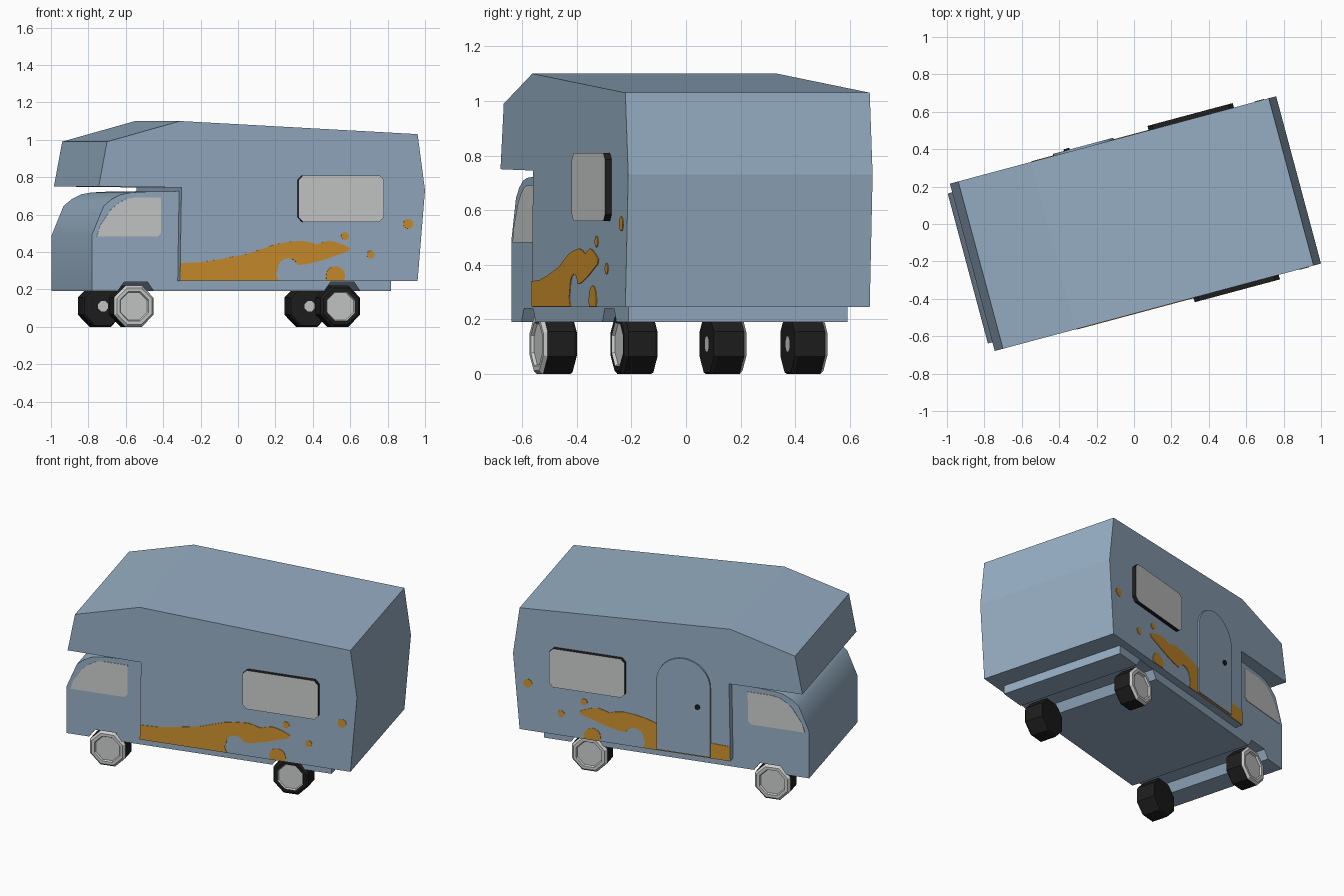
import bpy, bmesh, math
from mathutils import Matrix

if "Cube" in bpy.data.objects:
    bpy.data.objects.remove(bpy.data.objects["Cube"])

TURN = Matrix.Rotation(math.radians(15), 4, 'Z')   # whole van is turned on the ground


def material(name, rgb):
    m = bpy.data.materials.new(name)
    m.diffuse_color = (*rgb, 1)
    m.use_nodes = True
    m.node_tree.nodes["Principled BSDF"].inputs["Base Color"].default_value = m.diffuse_color
    return m


BLUE = material("body blue", (0.305, 0.425, 0.55))
ORANGE = material("stripe orange", (0.62, 0.285, 0.026))
GREY = material("light grey", (0.60, 0.62, 0.61))
BLACK = material("black", (0.013, 0.013, 0.013))


def finish(name, bm, mats, smooth=None):
    bmesh.ops.recalc_face_normals(bm, faces=bm.faces)
    me = bpy.data.meshes.new(name)
    bm.to_mesh(me)
    bm.free()
    for m in mats:
        me.materials.append(m)
    ob = bpy.data.objects.new(name, me)
    bpy.context.collection.objects.link(ob)
    ob.matrix_world = TURN
    if smooth:
        bpy.ops.object.select_all(action='DESELECT')
        ob.select_set(True)
        bpy.context.view_layer.objects.active = ob
        bpy.ops.object.shade_smooth_by_angle(angle=math.radians(smooth))
    return ob


def slab(name, outline, y0, y1, mat, cap=None, smooth=None):
    """Extrude a side outline (length, height) from y0 to y1; cap colours the y1 face."""
    bm = bmesh.new()
    a = [bm.verts.new((x, y0, z)) for x, z in outline]
    b = [bm.verts.new((x, y1, z)) for x, z in outline]
    bm.faces.new(a)
    bm.faces.new(b).material_index = 1 if cap else 0
    n = len(outline)
    for i in range(n):
        j = (i + 1) % n
        bm.faces.new((a[i], a[j], b[j], b[i]))
    return finish(name, bm, [mat, cap] if cap else [mat], smooth)


def arc(cx, cz, r, a0, a1, n):
    return [(cx + r * math.cos(math.radians(a0 + (a1 - a0) * i / n)),
             cz + r * math.sin(math.radians(a0 + (a1 - a0) * i / n))) for i in range(n + 1)]


def wheel(name, x, side, black_ring):
    """Eight-sided wheel: rings of (radius, distance from centre line)."""
    rings = [(.03, .26), (.112, .26), (.119, .27), (.119, .372),
             (.105, .385), (.086, .385), (.08, .374)]
    bm = bmesh.new()
    loops = []
    for r, y in rings:
        loops.append([bm.verts.new((x + r * math.cos(math.pi * (k + .5) / 4), side * y,
                                    .11 + r * math.sin(math.pi * (k + .5) / 4))) for k in range(8)])
    first_grey = 5 if black_ring else 3
    for i in range(len(loops) - 1):
        for k in range(8):
            j = (k + 1) % 8
            f = bm.faces.new((loops[i][k], loops[i][j], loops[i + 1][j], loops[i + 1][k]))
            f.material_index = 1 if i >= first_grey else 0
    bm.faces.new(loops[0]).material_index = 1 if side > 0 else 0
    bm.faces.new(loops[-1]).material_index = 1
    finish(name, bm, [BLACK, GREY])


W = .463          # half width of the living box
C = .415          # half width of cab and chassis
AXLES = (("front", -.677), ("rear", .466))

# living box with the overhang above the cab
slab("living_box", [(-.445, .245), (.87, .245), (.911, .73), (.87, 1.03), (-.445, 1.10),
                    (-.849, .99), (-.895, .75), (-.437, .745)], -W, W, BLUE)

# cab and chassis in one profile, with wheel arches cut across the underside
chassis = [(-.92, .19)]
for _, c in AXLES:
    chassis += [(c - .10, .19), (c - .065, .24), (c + .065, .24), (c + .10, .19)]
chassis += [(.736, .19), (.736, .26), (-.43, .26), (-.43, .725), (-.62, .722), (-.70, .718),
            (-.757, .708), (-.81, .682), (-.855, .645), (-.92, .49)]
slab("cab_and_chassis", chassis, -C, C, BLUE, smooth=28)

# parts that repeat on both sides
win = [(.23, .56), (.652, .56), (.677, .585), (.677, .785),
       (.652, .81), (.23, .81), (.205, .785), (.205, .585)]
cab_win = [(-.894, .482), (-.558, .482), (-.539, .50), (-.537, .69), (-.69, .69),
           (-.735, .682), (-.775, .66), (-.817, .625), (-.875, .54)]
splash = ([(-.443, .247), (-.443, .34), (-.33, .345), (-.23, .36), (-.07, .39), (.08, .44),
           (.15, .453), (.225, .46), (.275, .452), (.31, .44), (.345, .452), (.38, .46),
           (.42, .452), (.455, .44), (.497, .42), (.485, .402), (.43, .385), (.35, .358), (.26, .335)]
          + arc(.153, .308, .058, 22, 180, 12) + [(.085, .28), (.1, .247)])
for tag, s in (("right", -1), ("left", 1)):
    slab(f"{tag}_box_window", win, s * (W - .02), s * (W + .025), BLACK, cap=GREY)
    slab(f"{tag}_cab_window", cab_win, s * (C - .004), s * (C + .003), GREY)
    slab(f"{tag}_stripe", splash, s * (W - .004), s * (W + .003), ORANGE)
    slab(f"{tag}_stripe_dome", [(.365, .247), (.465, .247)] + arc(.415, .272, .052, 0, 180, 12),
         s * (W - .004), s * (W + .003), ORANGE)
    for i, (x, z, r) in enumerate(((.818, .55, .027), (.468, .485, .021), (.61, .386, .021))):
        slab(f"{tag}_stripe_dot_{i + 1}", arc(x, z, r, 0, 337.5, 15),
             s * (W - .004), s * (W + .003), ORANGE)
    for end, x in AXLES:
        wheel(f"{end}_{tag}_wheel", x, s, end == "rear" and s < 0)

# arched door and its knob, on the left side only
slab("door", [(-.323, .255), (.013, .255)] + arc(-.155, .70, .168, 0, 180, 16),
     W - .02, W + .011, BLUE, smooth=30)
slab("door_knob", arc(-.245, .57, .016, 0, 315, 7), W, W + .02, BLACK)
